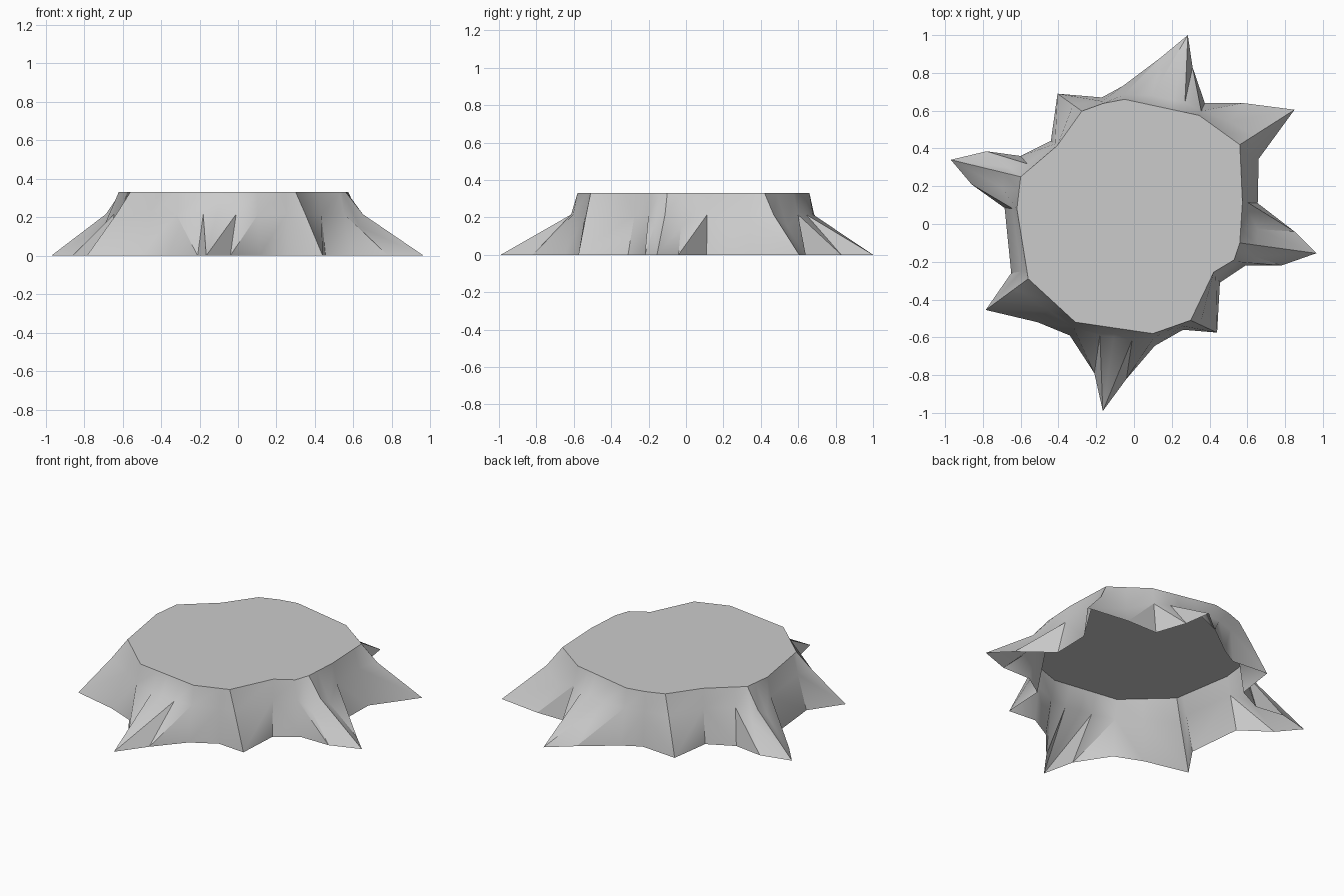
import bpy
import bmesh
from mathutils import Vector
from mathutils.geometry import intersect_point_line

default_cube = bpy.data.objects.get("Cube")
if default_cube:
    bpy.data.objects.remove(default_cube, do_unlink=True)

HEIGHT, SHOULDER, LOW_SHOULDER = 0.33, 0.215, 0.15

# Cut face of the stump, clockwise from the back
RIM = [(-.05, .66), (.345, .575), (.56, .42), (.575, .13), (.56, -.1),
       (.53, -.19), (.38, -.28), (.3, -.51), (.1, -.58), (-.31, -.52),
       (-.56, -.29), (-.62, .08), (-.6, .25), (-.41, .41), (-.26, .62)]

# Ground outline with the root tips, clockwise from the back
GROUND = [(-.17, .67), (-.06, .73), (.14, .88), (.285, 1), (.31, .83),
          (.375, .64), (.58, .64), (.85, .605), (.66, .345), (.655, .11),
          (.85, -.04), (.965, -.155), (.78, -.22), (.59, -.22),
          (.455, -.31), (.44, -.575), (.26, -.56), (.11, -.645),
          (-.04, -.82), (-.165, -.99), (-.21, -.79), (-.34, -.59),
          (-.51, -.52), (-.785, -.455), (-.65, -.26), (-.685, .085),
          (-.86, .21), (-.97, .34), (-.78, .385), (-.6, .36),
          (-.44, .44), (-.405, .69)]


def nearest_on_rim(point):
    """Closest point to the given one on the closed rim outline."""
    candidates = []
    for a, b in zip(RIM, RIM[1:] + RIM[:1]):
        a, b = Vector(a), Vector(b)
        t = intersect_point_line(point, a, b)[1]
        candidates.append(a.lerp(b, min(max(t, 0), 1)))
    return min(candidates, key=lambda c: (c - point).length)


def make_material(name, colour):
    mat = bpy.data.materials.new(name)
    mat.use_nodes = True
    mat.diffuse_color = colour
    mat.node_tree.nodes["Principled BSDF"].inputs["Base Color"].default_value = colour
    return mat


# Three matching rings: cut face, root shoulder, ground
bm = bmesh.new()
top, middle, base, reach = [], [], [], []
points = [Vector(p) for p in GROUND]
for i, p in enumerate(points):
    rim = nearest_on_rim(p)
    out = p - rim
    is_tip = p.length > max(points[i - 1].length, points[(i + 1) % len(points)].length)
    is_spike = abs(p.y) > 0.7
    push = min(out.length * 0.36, 0.05 if is_spike else 0.09)
    low = out.length > 0.15 and not (is_tip or is_spike)
    shoulder = rim + out.normalized() * push
    top.append(bm.verts.new((rim.x, rim.y, HEIGHT)))
    middle.append(bm.verts.new((shoulder.x, shoulder.y, LOW_SHOULDER if low else SHOULDER)))
    base.append(bm.verts.new((p.x, p.y, 0)))
    reach.append(out.length)

# Bark walls, with the lower diagonals running out to the root tips
for i in range(len(points)):
    j = (i + 1) % len(points)
    bm.faces.new((top[i], top[j], middle[j], middle[i]))
    if reach[i] < reach[j]:
        triangles = ((middle[i], middle[j], base[j]), (middle[i], base[j], base[i]))
    else:
        triangles = ((middle[i], middle[j], base[i]), (middle[j], base[j], base[i]))
    for triangle in triangles:
        bm.faces.new(triangle)
bm.faces.new(list(reversed(top)))
bmesh.ops.remove_doubles(bm, verts=bm.verts, dist=0.004)
bmesh.ops.recalc_face_normals(bm, faces=bm.faces)
if max(bm.faces, key=lambda f: f.calc_center_median().z).normal.z < 0:
    bmesh.ops.reverse_faces(bm, faces=bm.faces)

mesh = bpy.data.meshes.new("stump")
bm.to_mesh(mesh)
bm.free()
mesh.materials.append(make_material("plain grey", (0.6, 0.6, 0.6, 1)))
stump = bpy.data.objects.new("stump", mesh)
bpy.context.collection.objects.link(stump)

# Soft bark, crisp cut edge and spikes
bpy.ops.object.select_all(action="DESELECT")
stump.select_set(True)
bpy.context.view_layer.objects.active = stump
bpy.ops.object.shade_smooth_by_angle(angle=0.7)
